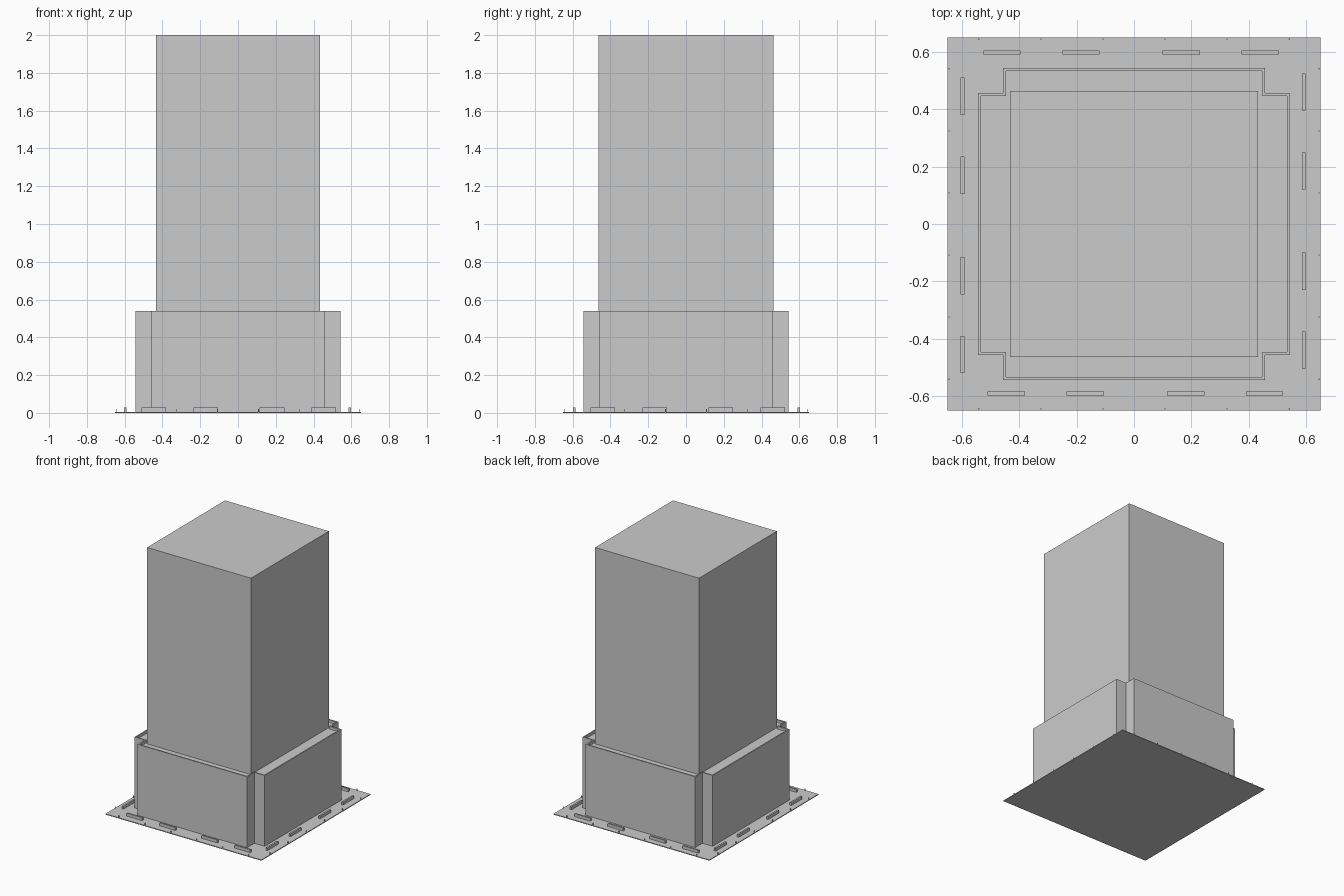
import bpy, bmesh
from math import pi
from mathutils import Matrix

if "Cube" in bpy.data.objects:
    bpy.data.objects.remove(bpy.data.objects["Cube"])


def add_box(bm, x, y, z0, z1, sx, sy, turn=Matrix()):
    m = turn @ Matrix.Translation((x, y, (z0 + z1) / 2)) @ Matrix.Diagonal((sx, sy, z1 - z0, 1))
    bmesh.ops.create_cube(bm, size=1, matrix=m)


def finish(name, bm):
    bmesh.ops.recalc_face_normals(bm, faces=bm.faces)
    me = bpy.data.meshes.new(name)
    bm.to_mesh(me)
    bm.free()
    ob = bpy.data.objects.new(name, me)
    bpy.context.collection.objects.link(ob)
    return ob


def box_object(name, *args):
    bm = bmesh.new()
    add_box(bm, *args)
    return finish(name, bm)


def cross(a, b):
    # square outline of half size a with corners notched to b
    return [(-b, -a), (b, -a), (b, -b), (a, -b), (a, b), (b, b),
            (b, a), (-b, a), (-b, b), (-a, b), (-a, -b), (-b, -b)]


# Site plate and tower
PLATE = 0.006
TOP, DECK = 0.54, 0.52
box_object("ground_plate", 0, 0, 0, PLATE, 1.3, 1.3)
box_object("tower", 0, 0, DECK, 2.0, 0.866, 0.928)

# Podium with a thin parapet around a recessed roof deck
bm = bmesh.new()
outer, inner = cross(0.543, 0.457), cross(0.533, 0.447)
rings = [[bm.verts.new((x, y, z)) for x, y in pts]
         for pts, z in ((outer, PLATE), (outer, TOP), (inner, TOP), (inner, DECK))]
for r0, r1 in zip(rings, rings[1:]):
    for i in range(12):
        j = (i + 1) % 12
        bm.faces.new((r0[i], r0[j], r1[j], r1[i]))
bm.faces.new(rings[0][::-1])
bm.faces.new(rings[-1])
finish("podium", bm)

# Low kerb blocks and edge posts, repeated on all four sides
blocks, posts = bmesh.new(), bmesh.new()
offsets = [(0.005, -0.591), (0.01, -0.592), (0.01, -0.598), (0.005, -0.598)]
for k, (shift, y) in enumerate(offsets):
    turn = Matrix.Rotation(k * pi / 2, 4, 'Z')
    for x in (-0.45, -0.175, 0.175, 0.45):
        add_box(blocks, x + shift, y, PLATE, 0.028, 0.13, 0.013, turn)
    for i in range(6):
        add_box(posts, (i - 2.5) * 0.2165, -0.645, PLATE, 0.02, 0.004, 0.004, turn)
finish("kerb_blocks", blocks)
finish("edge_posts", posts)
